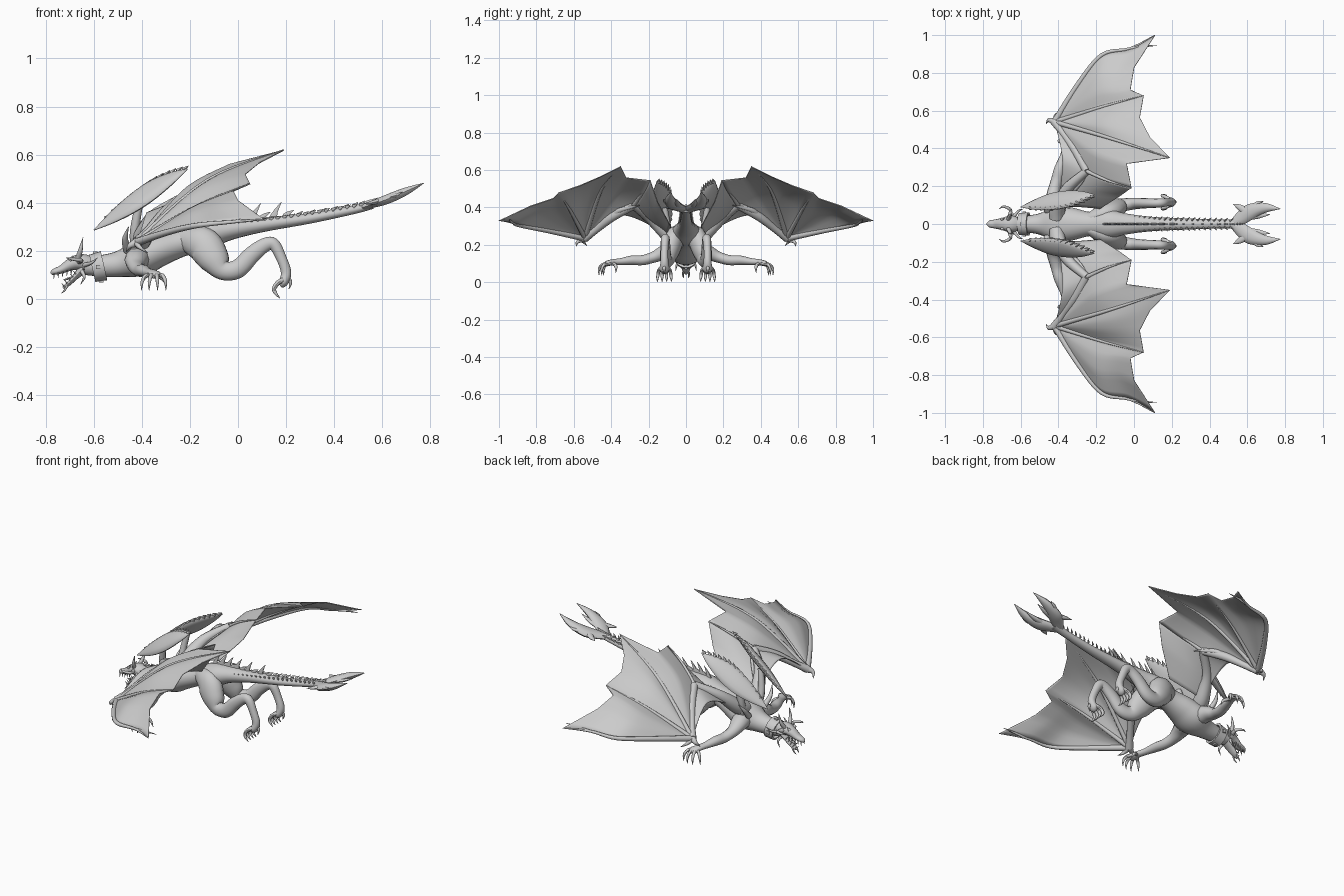
import bpy, bmesh, math
from mathutils import Vector as V


def spline(rows, n=6):
    """Catmull-Rom through rows of any width."""
    p = [rows[0]] + list(rows) + [rows[-1]]
    out = []
    for i in range(1, len(p) - 2):
        for k in range(n):
            t = k / n
            out.append([0.5 * (2 * b + (c - a) * t + (2 * a - 5 * b + 4 * c - d) * t * t
                               + (3 * b - a - 3 * c + d) * t ** 3)
                        for a, b, c, d in zip(*p[i - 1:i + 3])])
    return out + [list(rows[-1])]


def finish(bm, name, mirror, angle=45):
    bmesh.ops.recalc_face_normals(bm, faces=bm.faces)
    me = bpy.data.meshes.new(name)
    bm.to_mesh(me)
    bm.free()
    me.shade_smooth()
    me.set_sharp_from_angle(angle=math.radians(angle))
    ob = bpy.data.objects.new(name, me)
    bpy.context.collection.objects.link(ob)
    if mirror:
        m = ob.modifiers.new("Mirror", 'MIRROR')
        m.use_axis = (False, True, False)
        m.use_mirror_merge = False
    return ob


def add_tube(bm, rows, ref=(0, 1, 0), seg=12, n=6):
    """rows: x, y, z, radius along ref, optional radius across it."""
    rows = [tuple(r) if len(r) == 5 else tuple(r) + (r[3],) for r in rows]
    s = spline(rows, n)
    rings = []
    for i, r in enumerate(s):
        t = (V(s[min(i + 1, len(s) - 1)][:3]) - V(s[max(i - 1, 0)][:3])).normalized()
        side = (V(ref) - t * t.dot(V(ref))).normalized()
        up = t.cross(side)
        ra, rb = max(r[3], .0008), max(r[4], .0008)
        rings.append([bm.verts.new(V(r[:3]) + side * ra * math.cos(a) + up * rb * math.sin(a))
                      for a in (2 * math.pi * k / seg for k in range(seg))])
    for a, b in zip(rings, rings[1:]):
        for k in range(seg):
            bm.faces.new((a[k], a[(k + 1) % seg], b[(k + 1) % seg], b[k]))
    bm.faces.new(rings[0])
    bm.faces.new(rings[-1])


def tubes(name, parts, mirror=True, ref=(0, 1, 0), seg=12, n=6):
    bm = bmesh.new()
    for rows in parts:
        add_tube(bm, rows, ref, seg, n)
    return finish(bm, name, mirror)


# Body, neck and tail
trunk = [(-.64, 0, .135, .036, .036), (-.56, 0, .137, .045, .046), (-.49, 0, .145, .06, .056),
         (-.41, 0, .168, .1, .075), (-.33, 0, .203, .088, .07), (-.23, 0, .235, .064, .058),
         (-.13, 0, .265, .075, .062), (-.04, 0, .287, .055, .045), (.1, 0, .308, .038, .031),
         (.3, 0, .335, .029, .022), (.48, 0, .37, .023, .018), (.56, 0, .39, .03, .016)]
tubes("body_and_tail", [trunk], False, seg=20)

# Head: skull, open jaw, horns, frill spikes, teeth
tubes("skull", [[(-.61, 0, .142, .035, .034), (-.655, 0, .152, .045, .034), (-.695, 0, .143, .033, .026),
                 (-.735, 0, .122, .024, .017), (-.765, 0, .112, .018, .013), (-.778, 0, .104, .006, .006)]], False)
tubes("lower_jaw", [[(-.645, 0, .125, .036, .022), (-.675, 0, .093, .029, .013),
                     (-.705, 0, .062, .02, .009), (-.728, 0, .045, .008, .005)]], False)
tubes("tongue", [[(-.66, 0, .115, .015, .006), (-.69, 0, .09, .012, .005), (-.725, 0, .078, .003)]], False)
tubes("horns", [
    [(-.665, .025, .17, .012), (-.655, .045, .205, .009), (-.645, .05, .255, .001)],
    [(-.66, .038, .155, .012), (-.655, .075, .16, .009), (-.69, .092, .165, .006), (-.715, .08, .17, .001)],
    [(-.64, .035, .14, .01), (-.61, .07, .15, .006), (-.585, .08, .17, .001)],
    [(-.65, .034, .115, .009), (-.64, .05, .09, .006), (-.655, .055, .06, .001)],
    [(-.70, .025, .16, .009), (-.685, .03, .18, .001)],
    [(-.71, .015, .055, .005), (-.722, .016, .035, .004), (-.735, .012, .022, .001)]], seg=8)
teeth = []
for i in range(5):
    x = -.765 + i * .018
    teeth.append([(x, .014 + i * .003, .105 + i * .004, .004), (x - .002, .014 + i * .003, .083 + i * .004, .001)])
    x = -.722 + i * .012
    teeth.append([(x, .009 + i * .004, .05 + i * .013, .003), (x - .012, .009 + i * .004, .064 + i * .013, .001)])
tubes("teeth", teeth, seg=5, n=1)

# Collar with studs
bm = bmesh.new()
axis = V((.97, 0, .22)).normalized()
up = V((-.22, 0, .97)).normalized()
loops = []
for off, r in ((-.025, .048), (-.025, .058), (.025, .062), (.025, .05)):
    loops.append([bm.verts.new(V((-.582, 0, .132)) + axis * off + r * (V((0, 1, 0)) * math.cos(a) + up * math.sin(a)))
                  for a in (math.tau * k / 24 for k in range(24))])
for a, b in zip(loops, loops[1:] + loops[:1]):
    for k in range(24):
        bm.faces.new((a[k], a[(k + 1) % 24], b[(k + 1) % 24], b[k]))
finish(bm, "collar", False, 30)
bm = bmesh.new()
for k in range(4):
    a = math.tau * k / 4
    c = V((-.582, 0, .132)) + .057 * (V((0, 1, 0)) * math.cos(a) + up * math.sin(a))
    q = bmesh.ops.create_cube(bm, size=.018)
    bmesh.ops.translate(bm, verts=q['verts'], vec=c)
finish(bm, "collar_studs", False, 30)

# Hind legs with clawed feet
tubes("hind_leg", [[(-.25, .03, .25, .02, .03), (-.19, .045, .24, .045, .062), (-.14, .065, .22, .053, .075),
                    (-.10, .085, .165, .05, .066), (-.06, .1, .118, .036, .042), (0, .108, .125, .031, .04),
                    (.06, .11, .185, .027, .036),
                    (.115, .11, .225, .024, .03), (.15, .112, .225, .023, .026), (.18, .115, .17, .02, .022),
                    (.2, .115, .11, .021, .022), (.19, .115, .07, .027, .02), (.175, .115, .055, .015, .012)]], seg=14)
toes = []
for dy in (-.028, -.009, .01, .029):
    toes.append([(.19, .115 + dy * .5, .08, .011), (.165, .115 + dy, .065, .01), (.15, .115 + dy * 1.2, .04, .009),
                 (.16, .115 + dy * 1.3, .018, .006), (.175, .115 + dy * 1.3, .002, .001)])
toes.append([(.2, .115, .09, .01), (.218, .117, .07, .008), (.212, .117, .04, .001)])
tubes("hind_toes", toes, seg=8, n=4)

# Forelegs reaching sideways
tubes("foreleg", [[(-.41, .04, .17, .055), (-.425, .11, .16, .048, .042), (-.425, .17, .135, .034, .03),
                   (-.41, .23, .118, .03, .027), (-.395, .29, .117, .028, .025), (-.375, .35, .11, .021, .018),
                   (-.36, .39, .107, .022, .016), (-.345, .42, .1, .027, .015), (-.335, .435, .092, .015, .01)]],
      ref=(1, 0, 0))
fing = []
for dx, dy in ((-.045, .0), (-.02, .025), (.008, .025), (.036, .01)):
    bx, by = -.345, .41
    fing.append([(bx + dx * .4, by, .1, .01), (bx + dx * .9, by + .02 + dy * .6, .094, .009),
                 (bx + dx * 1.2, by + .03 + dy, .07, .007), (bx + dx * 1.25, by + .03 + dy, .035, .001)])
fing.append([(-.345, .39, .1, .01), (-.315, .375, .085, .009), (-.295, .375, .05, .001)])
tubes("foreleg_fingers", fing, ref=(1, .3, 0), seg=8, n=4)

# Wings: bones
W, S, E = (-.42, .54, .235), (-.4, .09, .25), (-.25, .28, .41)
F1 = [W, (-.3, .735, .275), (-.17, .895, .305), (-.02, .93, .32), (.11, 1.0, .33)]
F2 = [W, (-.17, .62, .385), (.05, .68, .48)]
F3 = [W, (-.13, .455, .49), (.19, .35, .62)]
IN = (-.015, .19, .545)


def bone(pts, radii):
    return [p + (r,) for p, r in zip(pts, radii)]


tubes("wing_bones", [bone(F1, (.018, .014, .011, .007, .002)), bone(F2, (.014, .008, .002)),
                     bone(F3, (.014, .009, .002)),
                     bone([E, (-.14, .23, .485), IN], (.012, .007, .002)),
                     bone([F1[3], (.05, .94, .33), (.125, .945, .335)], (.007, .006, .001)),
                     bone([(-.41, .03, .22), S, (-.35, .19, .34), E], (.04, .042, .03, .021)),
                     bone([E, (-.31, .39, .35), (-.375, .48, .28), W], (.022, .024, .019, .023)),
                     bone([(-.31, .39, .35), (-.27, .35, .385), (-.21, .25, .41)], (.014, .014, .002)),
                     bone([W, (-.45, .55, .22), (-.465, .53, .195)], (.02, .011, .001)),
                     bone([W, (-.41, .58, .215), (-.375, .585, .19)], (.017, .009, .001))],
      ref=(0, 0, 1), seg=10)

# Wings: membrane panels with scalloped trailing edges
def poly(pts, v):
    f = v * (len(pts) - 1)
    i = min(int(f), len(pts) - 2)
    return V(pts[i]).lerp(V(pts[i + 1]), f - i)


def panel(bm, a, b, edge, bulge):
    A, B, nv = spline(a, 24 // (len(a) - 1)), spline(b, 24 // (len(b) - 1)), 12
    edge = [a[-1]] + edge + [b[-1]]
    g = []
    for i in range(len(A)):
        u = i / (len(A) - 1)
        row = []
        for j in range(nv + 1):
            v = j / nv
            p = V(A[i]).lerp(V(B[i]), v) + u ** 2 * (poly(edge, v) - V(a[-1]).lerp(V(b[-1]), v))
            p.z += bulge * math.sin(math.pi * v) * math.sin(math.pi * u)
            row.append(bm.verts.new(p))
        g.append(row)
    for r, s in zip(g, g[1:]):
        for j in range(nv):
            bm.faces.new((r[j], r[j + 1], s[j + 1], s[j]))


bm = bmesh.new()
panel(bm, F1, F2, [(0, .83, .41), (-.02, .71, .45)], .02)
panel(bm, F2, F3, [(.03, .565, .52), (.085, .46, .565)], .02)
panel(bm, F3, [W, E, IN], [(-.04, .32, .56)], .015)
panel(bm, [E, (-.14, .23, .485), IN], [S, (-.3, .09, .27), (-.18, .08, .3)], [(-.07, .15, .43)], .0)
panel(bm, [W, (-.38, .34, .36), S], [W, E, S], [], .0)
bmesh.ops.remove_doubles(bm, verts=bm.verts, dist=.0005)
wing = finish(bm, "wing_membrane", True, 60)
wing.modifiers.new("Thickness", 'SOLIDIFY').thickness = .004

# Shoulder fins: flat leaves leaning like a roof, toothed on the upper edge
lean = (0, .72, -.69)
fin = [(-.6, .09, .285, .002, .002), (-.52, .105, .34, .036, .014), (-.44, .12, .395, .056, .02),
       (-.36, .13, .45, .058, .02), (-.28, .145, .5, .036, .014), (-.21, .155, .54, .002, .002)]
tubes("shoulder_fin", [fin], ref=lean, seg=14)
ridge = []
for r in spline(fin, 3)[2:-1]:
    x, y, z, w, _ = r
    ridge.append([(x, y - .6 * w, z + .6 * w, .012, .012), (x + .022, y - .8 * w, z + .8 * w + .014, .001)])
tubes("fin_teeth", ridge, seg=6, n=1)
tubes("fin_struts", [[(-.42, .07, .2, .026), (-.43, .095, .28, .02), (-.41, .115, .4, .016)],
                     [(-.46, .07, .2, .018), (-.47, .12, .25, .012), (-.455, .16, .3, .001)]], seg=8)

# Dorsal and tail spikes
big, small = [], []
for i, r in enumerate(spline(trunk, 4)):
    x, y, z, rs, ru = r
    if -.16 < x < .2:
        h = .06 if i % 2 else .022
        big.append([(x, 0, z + ru * .8, .007, .018), (x + .012, 0, z + ru + h * .4, .005, .01),
                    (x + .035, 0, z + ru + h, .001)])
    elif x > .2:
        big.append([(x, 0, z + ru * .8, .005, .012), (x + .02, 0, z + ru + .014, .001)])
for i in range(22):
    x = -.1 + i * .029
    z = .283 + .16 * (x + .06)
    w = .036 - .02 * (x + .1)
    small.append([(x, w * .7, z + .015, .006, .009), (x + .018, w + .008, z + .026, .001)])
tubes("dorsal_spikes", big, False, seg=6, n=2)
tubes("tail_side_spikes", small, True, seg=6, n=1)

# Forked tail blades
tubes("tail_fork", [
    [(.52, 0, .38, .02, .014), (.565, .03, .395, .036, .016), (.61, .062, .41, .042, .02),
     (.66, .08, .43, .033, .02), (.71, .086, .452, .022, .015), (.775, .08, .482, .001)],
    [(.6, .06, .41, .022, .012), (.56, .088, .4, .016, .009), (.525, .105, .395, .001)],
    [(.62, .075, .42, .02, .012), (.655, .11, .43, .011, .008), (.685, .12, .445, .001)],
    [(.6, .04, .405, .02, .012), (.66, .045, .42, .016, .009), (.72, .05, .445, .001)]], seg=10)
